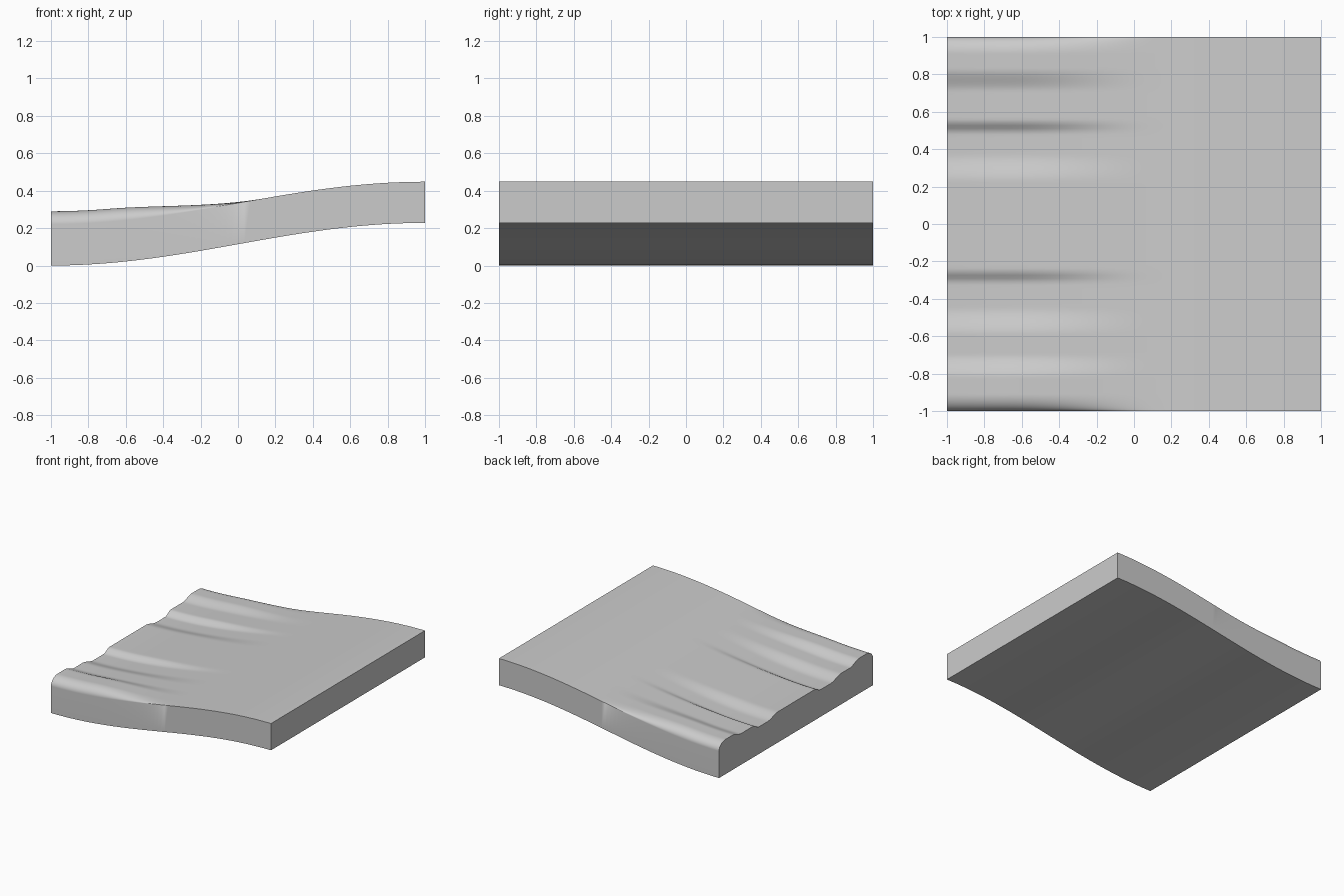
import bpy, bmesh, math

if "Cube" in bpy.data.objects:
    bpy.data.objects.remove(bpy.data.objects["Cube"])

NX, NY = 60, 170
THICK = 0.22

# Steps across the ridged end: (y centre, half width, height change going from -y to +y)
STEPS = [(-0.76, 0.06, -0.035), (-0.52, 0.07, -0.032), (-0.28, 0.035, 0.03),
         (0.30, 0.07, -0.03), (0.52, 0.035, 0.033), (0.77, 0.06, 0.03)]


def smooth(a, b, v):
    t = min(1, max(0, (v - a) / (b - a)))
    return t * t * (3 - 2 * t)


def ridge(y):
    """Height of the ridges above the plain slab, rounded off at both sides."""
    h = 0.07 + sum(d * smooth(c - w, c + w, y) for c, w, d in STEPS)
    edge = min(1, (1 - abs(y)) / 0.09)
    return h * math.sqrt(max(0, 1 - (1 - edge) ** 2))


def base(x):
    return 0.114 * (1 + math.sin(math.pi * x / 2))


# Sample rows are closer together near the rounded sides
ys = [math.sin(math.pi / 2 * (2 * j / NY - 1)) for j in range(NY + 1)]
heights = [ridge(y) for y in ys]

# Curved slab: one closed cross-section per x position, bridged along x
bm = bmesh.new()
rings = []
for i in range(NX + 1):
    x = -1 + 2 * i / NX
    fade = 1 - smooth(-0.7, 0.15, x)
    z = base(x)
    ring = [bm.verts.new((x, y, z + THICK + h * fade)) for y, h in zip(ys, heights)]
    ring += [bm.verts.new((x, 1, z)), bm.verts.new((x, -1, z))]
    rings.append(ring)
n = len(rings[0])
for a, b in zip(rings, rings[1:]):
    for j in range(n):
        k = (j + 1) % n
        bm.faces.new((a[j], b[j], b[k], a[k]))
bm.faces.new(rings[0])
bm.faces.new(rings[-1])
bmesh.ops.recalc_face_normals(bm, faces=bm.faces)

mesh = bpy.data.meshes.new("ridged_slab")
bm.to_mesh(mesh)
bm.free()
slab = bpy.data.objects.new("ridged_slab", mesh)
bpy.context.collection.objects.link(slab)

grey = bpy.data.materials.new("light grey")
grey.diffuse_color = (0.6, 0.6, 0.6, 1)
grey.use_nodes = True
grey.node_tree.nodes["Principled BSDF"].inputs["Base Color"].default_value = grey.diffuse_color
mesh.materials.append(grey)

bpy.context.view_layer.objects.active = slab
slab.select_set(True)
bpy.ops.object.shade_smooth_by_angle(angle=math.radians(40))
